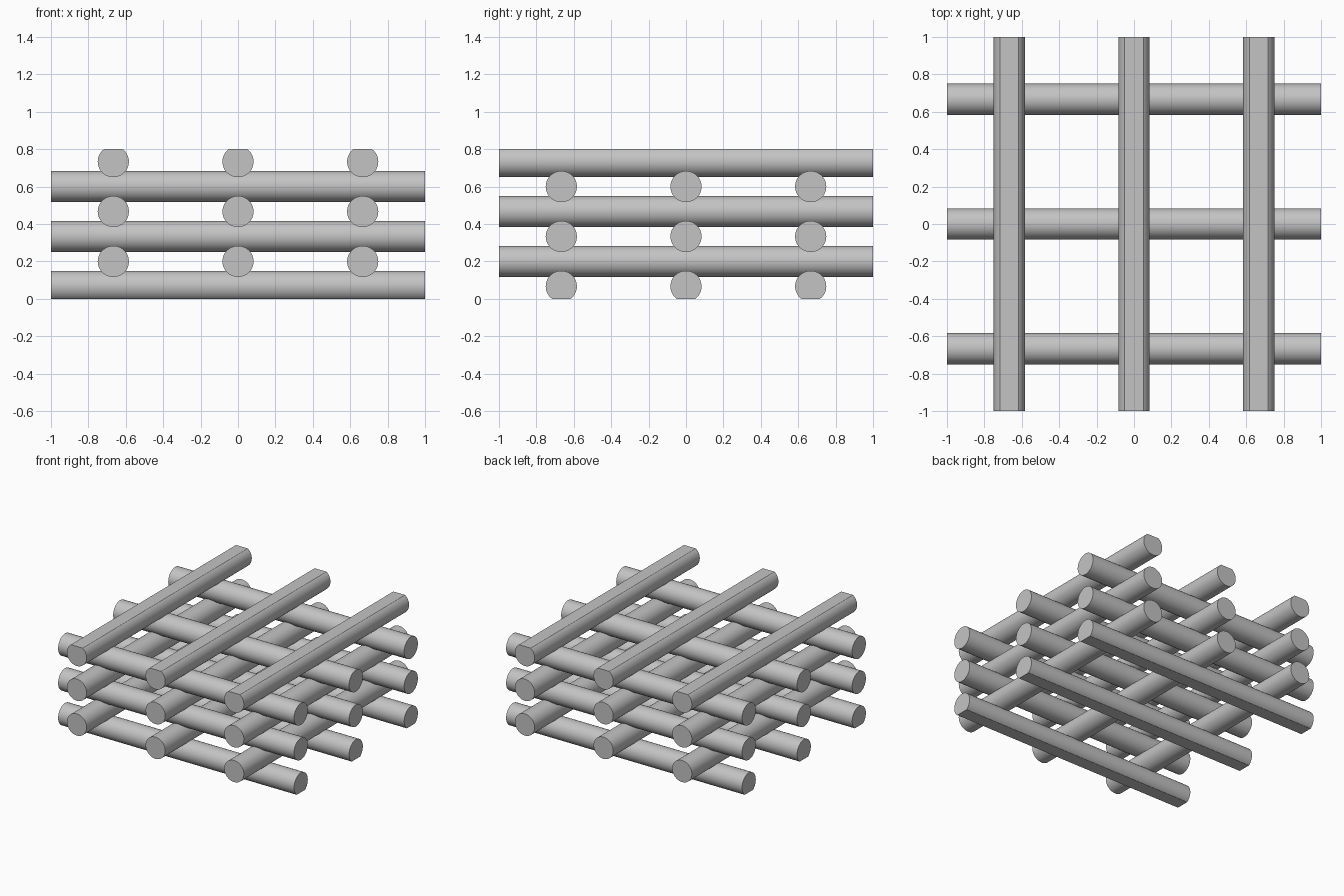
import bpy, bmesh, math
from mathutils import Matrix

if "Cube" in bpy.data.objects:
    bpy.data.objects.remove(bpy.data.objects["Cube"], do_unlink=True)

LENGTH, RADIUS, HEIGHT = 2.0, 1 / 12, 0.8
SPACING, LAYERS = 2 / 3, 6
STEP = HEIGHT / LAYERS

grey = bpy.data.materials.new("plain grey")
grey.use_nodes = True
colour = (0.55, 0.55, 0.55, 1)
grey.diffuse_color = colour
grey.node_tree.nodes["Principled BSDF"].inputs["Base Color"].default_value = colour


def trim(bm, z, normal_z):
    """Slice the rod flat at height z and close the cut."""
    geom = bm.verts[:] + bm.edges[:] + bm.faces[:]
    cut = bmesh.ops.bisect_plane(bm, geom=geom, plane_co=(0, 0, z),
                                 plane_no=(0, 0, normal_z), clear_outer=True)
    edges = [e for e in cut["geom_cut"] if isinstance(e, bmesh.types.BMEdge)]
    if edges:
        bmesh.ops.holes_fill(bm, edges=[e for e in bm.edges if e.is_boundary])


def add_rod(name, along_x, offset, z):
    bm = bmesh.new()
    bmesh.ops.create_cone(bm, cap_ends=True, segments=48, radius1=RADIUS,
                          radius2=RADIUS, depth=LENGTH)
    # lay the rod down along its axis
    turn = Matrix.Rotation(math.pi / 2, 4, "Y" if along_x else "X")
    place = (0, offset, z) if along_x else (offset, 0, z)
    bm.transform(Matrix.Translation(place) @ turn)
    # the lowest and highest rods are flattened
    if z < RADIUS:
        trim(bm, 0, -1)
    if z > HEIGHT - RADIUS:
        trim(bm, HEIGHT, 1)
    bmesh.ops.recalc_face_normals(bm, faces=bm.faces[:])
    mesh = bpy.data.meshes.new(name)
    bm.to_mesh(mesh)
    bm.free()
    mesh.materials.append(grey)
    rod = bpy.data.objects.new(name, mesh)
    bpy.context.collection.objects.link(rod)
    bpy.ops.object.select_all(action="DESELECT")
    rod.select_set(True)
    bpy.context.view_layer.objects.active = rod
    bpy.ops.object.shade_smooth_by_angle(angle=math.radians(20))


# crossed layers of three rods, alternating in direction
for layer in range(LAYERS):
    along_x = layer % 2 == 0
    kind = "cross_rod" if along_x else "long_rod"
    for i in (-1, 0, 1):
        add_rod(f"{kind}_layer_{layer + 1}_{i + 2}", along_x,
                i * SPACING, (layer + 0.5) * STEP)
